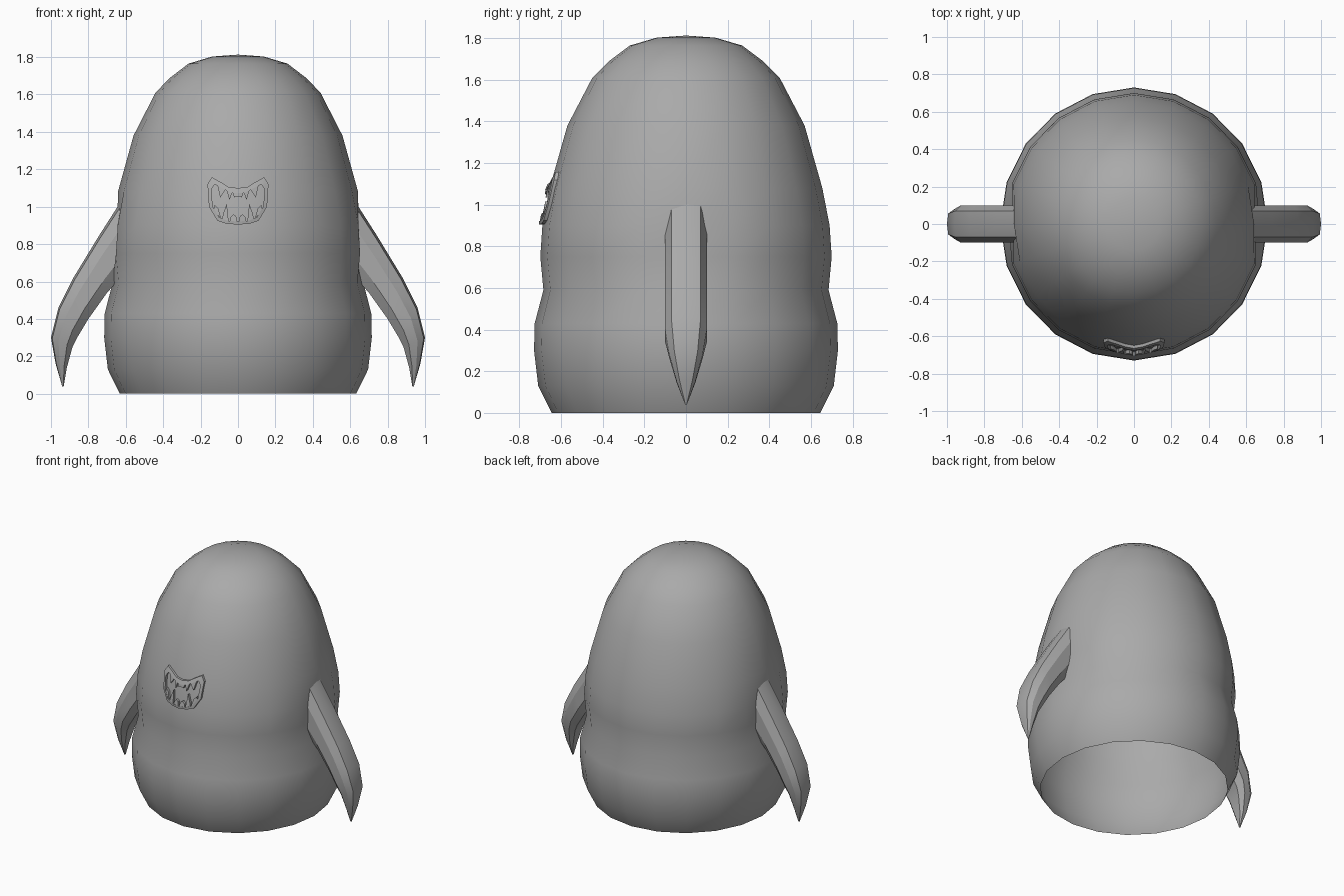
import bpy, bmesh, math

if "Cube" in bpy.data.objects:
    bpy.data.objects.remove(bpy.data.objects["Cube"], do_unlink=True)

grey = bpy.data.materials.new("plain grey")
grey.use_nodes = True
grey.diffuse_color = (0.4, 0.4, 0.4, 1)
grey.node_tree.nodes["Principled BSDF"].inputs["Base Color"].default_value = (0.4, 0.4, 0.4, 1)

SIDES = 20
X_SQUASH = 0.98
# Body profile: radius, height
PROFILE = [(0.645, 0), (0.71, 0.13), (0.73, 0.3), (0.727, 0.43), (0.685, 0.59),
           (0.7, 0.75), (0.69, 0.9), (0.655, 1.08), (0.57, 1.38), (0.45, 1.61),
           (0.37, 1.69), (0.27, 1.765), (0.14, 1.803)]
TOP = 1.813


def finish(name, bm, angle):
    bmesh.ops.recalc_face_normals(bm, faces=bm.faces)
    mesh = bpy.data.meshes.new(name)
    bm.to_mesh(mesh)
    bm.free()
    mesh.materials.append(grey)
    obj = bpy.data.objects.new(name, mesh)
    bpy.context.collection.objects.link(obj)
    bpy.ops.object.select_all(action="DESELECT")
    obj.select_set(True)
    bpy.context.view_layer.objects.active = obj
    bpy.ops.object.shade_smooth_by_angle(angle=math.radians(angle))
    return obj


def bridge(bm, a, b):
    for i in range(len(a)):
        j = (i + 1) % len(a)
        bm.faces.new((a[i], a[j], b[j], b[i]))


# Body: lathed dome, open underneath, dented where the flippers join
bm = bmesh.new()
rings = []
for r, z in PROFILE:
    ring = []
    for i in range(SIDES):
        a = math.tau * i / SIDES
        x, y = r * X_SQUASH * math.cos(a), r * math.sin(a)
        if abs(y) < 0.01 and 0.6 < z < 1.0:
            x = math.copysign(0.645, x)
        ring.append(bm.verts.new((x, y, z)))
    rings.append(ring)
for a, b in zip(rings, rings[1:]):
    bridge(bm, a, b)
crown = bm.verts.new((0, 0, TOP))
for i in range(SIDES):
    bm.faces.new((rings[-1][i], rings[-1][(i + 1) % SIDES], crown))
finish("body", bm, 60)

# Flippers: outer edge x, z, inner edge x, z, half thickness
STATIONS = [(0.58, 1.1, 0.6, 0.65, 0.1), (0.74, 0.85, 0.7, 0.54, 0.1),
            (0.88, 0.62, 0.8, 0.4, 0.1), (0.96, 0.46, 0.86, 0.3, 0.1),
            (1.0, 0.3, 0.885, 0.25, 0.08), (0.975, 0.16, 0.915, 0.14, 0.045),
            (0.94, 0.04, 0.932, 0.04, 0.004)]
# Cross-section: blend from outer to inner edge, share of thickness
SECTION = [(0, 0), (0.06, 0.7), (0.35, 1), (0.75, 1), (1, 0.6),
           (1, -0.6), (0.75, -1), (0.35, -1), (0.06, -0.7)]
for side, name in ((1, "left_flipper"), (-1, "right_flipper")):
    bm = bmesh.new()
    rings = []
    for ox, oz, ix, iz, t in STATIONS:
        rings.append([bm.verts.new((side * (ox + (ix - ox) * f), t * w, oz + (iz - oz) * f))
                      for f, w in SECTION])
    for a, b in zip(rings, rings[1:]):
        bridge(bm, a, b)
    bm.faces.new(rings[0])
    bm.faces.new(rings[-1])
    finish(name, bm, 25)


# Mouth: everything follows the two front facets of the body
def on_body(x, z, lift):
    for (r0, z0), (r1, z1) in zip(PROFILE, PROFILE[1:]):
        if z0 <= z <= z1:
            r = r0 + (r1 - r0) * (z - z0) / (z1 - z0)
            return (x, -r + abs(x) * math.tan(math.pi / SIDES) - lift, z)


def outline(half):
    return half + [(-x, z) for x, z in reversed(half[1:-1])]


def prism(bm, points, lift):
    front = [bm.verts.new(on_body(x, z, lift)) for x, z in points]
    back = [bm.verts.new(on_body(x, z, -0.01)) for x, z in points]
    bridge(bm, front, back)
    cap = bm.faces.new(front)
    bmesh.ops.triangulate(bm, faces=[cap])


RIM_OUT = [(0, 1.1), (0.05, 1.105), (0.09, 1.13), (0.14, 1.158), (0.163, 1.12),
           (0.155, 1.0), (0.11, 0.925), (0.06, 0.908), (0, 0.905)]
RIM_IN = [(0, 1.072), (0.04, 1.075), (0.085, 1.1), (0.125, 1.12), (0.143, 1.09),
          (0.135, 1.0), (0.1, 0.942), (0.055, 0.924), (0, 0.921)]

bm = bmesh.new()
loops = [[bm.verts.new(on_body(x, z, lift)) for x, z in outline(half)]
         for half, lift in ((RIM_OUT, -0.01), (RIM_OUT, 0.016), (RIM_IN, 0.02), (RIM_IN, -0.01))]
for a, b in zip(loops, loops[1:]):
    bridge(bm, a, b)
finish("mouth_rim", bm, 30)

# Teeth: the right half is mirrored
TEETH = [[(0.0, 1.08), (0.0, 1.055), (0.02, 1.05), (0.03, 1.08)],
         [(0.03, 1.08), (0.045, 1.035), (0.062, 1.09)],
         [(0.065, 1.095), (0.095, 1.05), (0.11, 1.115)],
         [(0.005, 0.92), (0.01, 0.95), (0.025, 0.96), (0.04, 0.945), (0.045, 0.92)],
         [(0.05, 0.92), (0.06, 1.015), (0.08, 0.96), (0.085, 0.93)],
         [(0.09, 0.935), (0.105, 0.99), (0.125, 1.01), (0.13, 0.98)]]
bm = bmesh.new()
for tooth in TEETH:
    for side in (1, -1):
        prism(bm, [(side * x, z) for x, z in tooth], 0.018)
finish("teeth", bm, 30)
